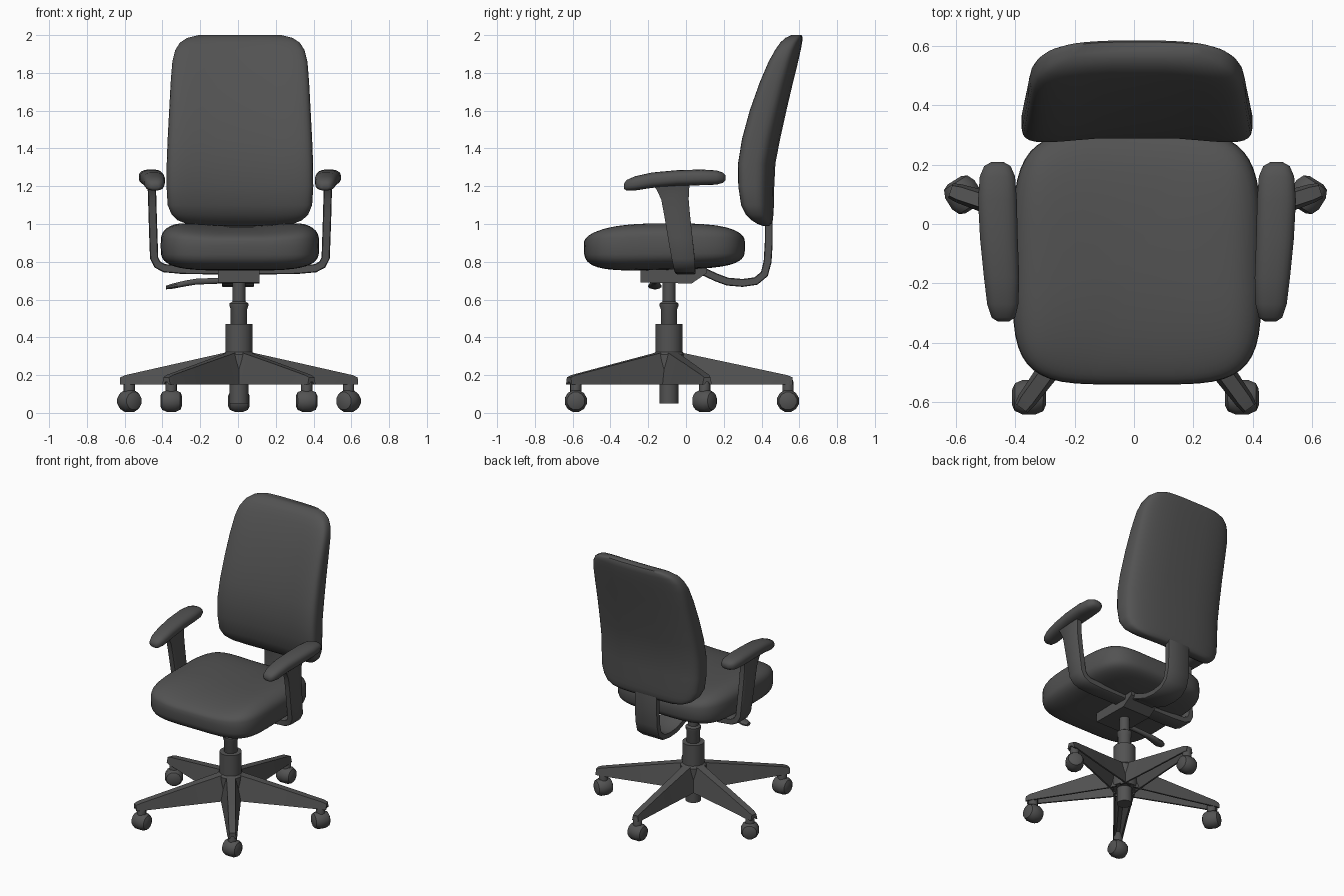
import bpy, bmesh, math
from mathutils import Vector, Matrix

cube = bpy.data.objects.get("Cube")
if cube:
    bpy.data.objects.remove(cube, do_unlink=True)

GREY = (0.085, 0.085, 0.085, 1)
mat = bpy.data.materials.new("charcoal grey")
mat.use_nodes = True
mat.diffuse_color = GREY
bsdf = next(n for n in mat.node_tree.nodes if n.type == 'BSDF_PRINCIPLED')
bsdf.inputs["Base Color"].default_value = GREY
bsdf.inputs["Roughness"].default_value = 0.7

HUB = Vector((0.005, -0.09, 0))


def loft(name, rings, angle=40, matrix=Matrix()):
    """Skin a list of equal-length point rings and cap both ends."""
    bm = bmesh.new()
    rows = [[bm.verts.new(matrix @ Vector(p)) for p in ring] for ring in rings]
    n = len(rows[0])
    for a, b in zip(rows, rows[1:]):
        for i in range(n):
            j = (i + 1) % n
            bm.faces.new((a[i], a[j], b[j], b[i]))
    bm.faces.new(rows[0][::-1])
    bm.faces.new(rows[-1])
    bmesh.ops.recalc_face_normals(bm, faces=bm.faces)
    mesh = bpy.data.meshes.new(name)
    bm.to_mesh(mesh)
    bm.free()
    mesh.materials.append(mat)
    mesh.shade_smooth()
    mesh.set_sharp_from_angle(angle=math.radians(angle))
    obj = bpy.data.objects.new(name, mesh)
    bpy.context.collection.objects.link(obj)
    return obj


def power(v, n):
    return math.copysign(abs(v) ** (2 / n), v)


def oval(a, b, n=2, count=32):
    """Superellipse outline; a higher n gives squarer corners."""
    turns = [math.tau * (i + 0.5) / count for i in range(count)]
    return [(a * power(math.cos(t), n), b * power(math.sin(t), n)) for t in turns]


def lathe(name, profile, count=20, matrix=Matrix()):
    return loft(name, [[(x, y, z) for x, y in oval(r, r, 2, count)] for r, z in profile],
                matrix=matrix)


def strap(name, path, widths, thick, place):
    """Flat bar along a 2D path; place(u, v, w) puts it in 3D."""
    pts = [Vector(p) for p in path]
    rings = []
    for i, p in enumerate(pts):
        d = (pts[min(i + 1, len(pts) - 1)] - pts[max(i - 1, 0)]).normalized()
        side = Vector((-d.y, d.x)) * thick / 2
        lo, hi = widths[i]
        e = 0.8
        outline = [(1, lo), (e, lo - 0.006), (-e, lo - 0.006), (-1, lo),
                   (-1, hi), (-e, hi + 0.006), (e, hi + 0.006), (1, hi)]
        rings.append([place(*(p + side * s), w) for s, w in outline])
    return loft(name, rings)


# Seat cushion: a rounded block, lower at the front, dished along the middle
rings = []
for k in [0.1, 0.5] + list(range(1, 24)) + [23.5, 23.9]:
    phi = math.pi * (k / 24 - 0.5)
    s, h = power(math.cos(phi), 3.7), power(math.sin(phi), 3.7)
    ring = []
    for x, y in oval(0.42 * s, 0.427 * s, 4.6, 48):
        z = 0.884 + 0.138 * h
        front = max(0, -y / 0.427)
        rear = max(0, y / 0.427)
        if h > 0:
            dish = max(0, 1 - (x / 0.34) ** 2)
            z -= h * (0.035 * front ** 2 + 0.015 * rear ** 2 + 0.03 * dish)
        else:
            z -= 0.011 * h * (1 + y / 0.427)
        ring.append((0.01 + x * (1 - 0.04 * rear ** 2), y - 0.114, z))
    rings.append(ring)
loft("seat_cushion", rings, 60)

# Backrest: stacked sections of height, half width, front y and back y
sections = [(0.99, 0.22, 0.40, 0.44), (1.0, 0.28, 0.365, 0.453), (1.02, 0.33, 0.33, 0.462),
            (1.05, 0.362, 0.3, 0.466), (1.1, 0.383, 0.277, 0.469), (1.2, 0.389, 0.262, 0.471),
            (1.32, 0.388, 0.26, 0.477), (1.45, 0.383, 0.28, 0.502), (1.6, 0.375, 0.32, 0.535),
            (1.75, 0.367, 0.373, 0.57), (1.86, 0.358, 0.42, 0.597), (1.92, 0.343, 0.453, 0.61),
            (1.96, 0.318, 0.48, 0.617), (1.985, 0.28, 0.508, 0.619), (2.0, 0.22, 0.545, 0.613)]
rings = []
for z, w, front, back in sections:
    mid, half = (front + back) / 2, (back - front) / 2
    ring = []
    for x, y in oval(w, half, 4.5, 40):
        bend = (x / 0.39) ** 2
        shift = 0.033 * (1 - 1.35 * bend) if y < 0 else -0.035 * bend
        ring.append((0.01 + x, mid + y + shift * min(1, half / 0.08), z))
    rings.append(ring)
loft("backrest", rings, 60)

# Curved bar carrying the backrest
spine = [(0.02, 0.745), (0.1, 0.745), (0.16, 0.717), (0.22, 0.695), (0.3, 0.688), (0.37, 0.698),
         (0.415, 0.735), (0.432, 0.8), (0.438, 0.9), (0.438, 1.0), (0.43, 1.06)]
strap("back_support", spine, [(-0.08, 0.08)] * len(spine), 0.042, lambda u, v, w: (w, u, v))

# Armrests, mirrored about the seat centre
pad = [(-0.328, 0.45, 1.2, 0.02, 0.014), (-0.315, 0.45, 1.205, 0.04, 0.028),
       (-0.27, 0.452, 1.215, 0.053, 0.038), (-0.18, 0.456, 1.232, 0.06, 0.041),
       (-0.05, 0.465, 1.243, 0.064, 0.042), (0.08, 0.47, 1.247, 0.066, 0.042),
       (0.16, 0.47, 1.246, 0.06, 0.038), (0.195, 0.47, 1.245, 0.045, 0.028),
       (0.208, 0.47, 1.245, 0.022, 0.014)]
arm = [(0.1, 0.755), (0.3, 0.757), (0.4, 0.766), (0.436, 0.785), (0.454, 0.82), (0.458, 0.93),
       (0.462, 1.05), (0.464, 1.13), (0.466, 1.18), (0.468, 1.225)]
arm_widths = [(-0.045, 0.045), (-0.05, 0.045), (-0.055, 0.043), (-0.06, 0.042), (-0.07, 0.04),
              (-0.09, 0.028), (-0.11, 0.015), (-0.125, 0.008), (-0.148, 0.01), (-0.18, 0.015)]
for side, label in ((1, "left"), (-1, "right")):
    loft(label + "_arm_pad",
         [[(0.01 + side * (cx + a), y, cz + b) for a, b in oval(hw, hh, 2.6, 20)]
          for y, cx, cz, hw, hh in pad], 60)
    strap(label + "_arm_upright", arm, arm_widths, 0.044,
          lambda u, v, w: (0.01 + side * u, w, v))

# Tilt mechanism under the seat, tapering towards the rear
loft("tilt_mechanism", [[(x, -0.24, 0.69), (x, 0.03, 0.685), (x, 0.11, 0.74), (x, 0.11, 0.78),
                         (x, -0.24, 0.78)] for x in (-0.105, 0.115)], 20)

# Height lever with a flattened paddle at the end
lever = [(-0.09, 0.7, 0.014, 0.016), (-0.22, 0.695, 0.016, 0.016), (-0.28, 0.685, 0.026, 0.016),
         (-0.35, 0.67, 0.036, 0.014), (-0.38, 0.664, 0.022, 0.01)]
loft("height_lever", [[(x, -0.165 + a, z + b) for a, b in oval(w, h, 2.4, 12)]
                      for x, z, w, h in lever])

# Gas column and central hub
at_hub = Matrix.Translation(HUB)
lathe("gas_column", [(0.034, 0.45), (0.044, 0.47), (0.044, 0.55), (0.05, 0.565), (0.05, 0.58),
                     (0.034, 0.59), (0.034, 0.7)], matrix=at_hub)
lathe("column_sleeve", [(0.072, 0.29), (0.072, 0.47), (0.04, 0.472)], matrix=at_hub)
lathe("base_hub", [(0.05, 0.05), (0.05, 0.16), (0.085, 0.16), (0.085, 0.31), (0.07, 0.325)],
      matrix=at_hub)

# Five hollow tapered legs, each with a stem and a swivelled caster
stations = [(0.04, 0.325, 0.03, 0.07), (0.1, 0.312, 0.028, 0.064), (0.35, 0.259, 0.024, 0.047),
            (0.625, 0.2, 0.022, 0.032), (0.655, 0.188, 0.018, 0.026)]
wheel = [(0.028, -0.057), (0.048, -0.048), (0.06, -0.022), (0.06, 0.022), (0.048, 0.048),
         (0.028, 0.057)]
swivels = [0, 50, 35, -35, -50]
for i, swivel in enumerate(swivels):
    spin = at_hub @ Matrix.Rotation(math.radians(90 + 72 * i), 4, 'Z')
    rings = []
    for r, top, narrow, wide in stations:
        t = 0.011
        rings.append([(r, -wide, 0.15), (r, -narrow, top), (r, narrow, top), (r, wide, 0.15),
                      (r, wide - t, 0.15), (r, narrow - t, top - 0.025),
                      (r, t - narrow, top - 0.025), (r, t - wide, 0.15)])
    loft(f"base_leg_{i + 1}", rings, 20, spin)
    reach = 0.63 if i == 0 else 0.61
    pivot = spin @ Matrix.Translation((reach, 0, 0))
    lathe(f"caster_stem_{i + 1}", [(0.03, 0.1), (0.03, 0.165), (0.02, 0.185)], 12, pivot)
    lathe(f"caster_{i + 1}", wheel, 12,
          pivot @ Matrix.Rotation(math.radians(swivel), 4, 'Z')
          @ Matrix.Translation((0, 0, 0.063)) @ Matrix.Rotation(math.pi / 2, 4, 'X'))
